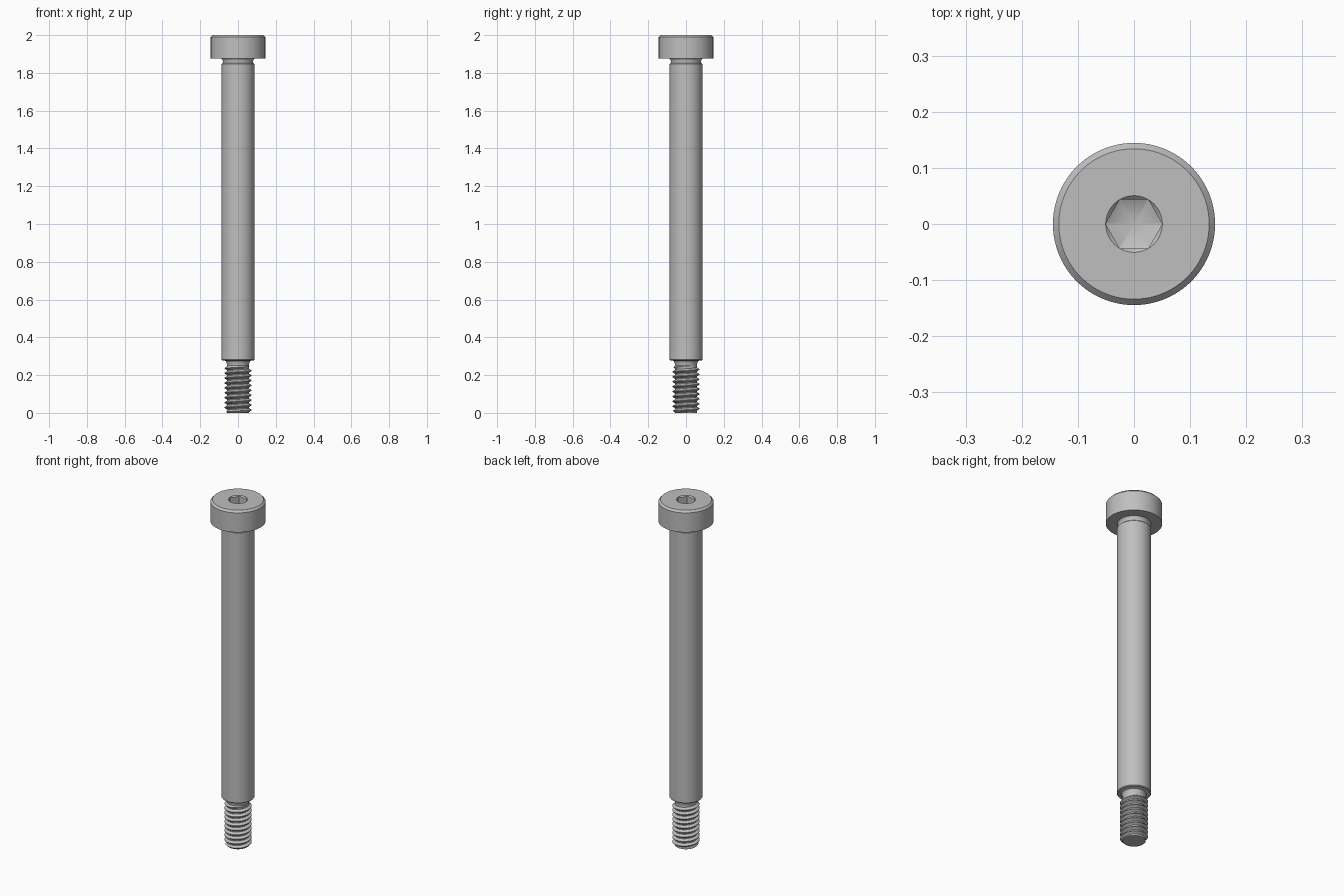
import bpy, bmesh, math

cube = bpy.data.objects.get("Cube")
if cube:
    bpy.data.objects.remove(cube, do_unlink=True)

SEGMENTS = 96
PITCH = 0.026
THREAD_TOP = 0.25
ROOT, CREST = 0.058, 0.0715
FLATS = 0.0437          # half the socket width across flats
CORNER = FLATS / math.cos(math.pi / 6)

steel = bpy.data.materials.new("grey steel")
steel.use_nodes = True
steel.diffuse_color = (0.52, 0.52, 0.52, 1)
steel.node_tree.nodes["Principled BSDF"].inputs["Base Color"].default_value = (0.52, 0.52, 0.52, 1)


def hex_radius(a):
    """Radius of a hexagon with corners on the x axis."""
    return FLATS / math.cos(a % (math.pi / 3) - math.pi / 6)


def skin(name, rows, cap_bottom=False):
    """Join rows of points, each running once round the axis, into a surface."""
    bm = bmesh.new()
    grid = [[bm.verts.new(p) for p in row] for row in rows]
    for low, high in zip(grid, grid[1:]):
        for i in range(SEGMENTS):
            bm.faces.new((low[i], low[i + 1], high[i + 1], high[i]))
    if cap_bottom:
        bm.faces.new(grid[0][:SEGMENTS][::-1])
    bmesh.ops.remove_doubles(bm, verts=bm.verts, dist=1e-5)
    bmesh.ops.dissolve_degenerate(bm, edges=bm.edges, dist=1e-6)
    mesh = bpy.data.meshes.new(name)
    bm.to_mesh(mesh)
    bm.free()
    mesh.materials.append(steel)
    obj = bpy.data.objects.new(name, mesh)
    bpy.context.collection.objects.link(obj)
    bpy.ops.object.select_all(action="DESELECT")
    obj.select_set(True)
    bpy.context.view_layer.objects.active = obj
    bpy.ops.object.shade_smooth_by_angle(angle=math.radians(28))
    return obj


def ring(point):
    """One row of points; point(angle) gives radius and height."""
    row = []
    for i in range(SEGMENTS + 1):
        a = math.tau * i / SEGMENTS
        r, z = point(a)
        row.append((r * math.cos(a), r * math.sin(a), z))
    return row


def lathe(name, profile):
    return skin(name, [ring(lambda a, p=p: p) for p in profile])


# Neck, shoulder and upper undercut
lathe("shoulder", [
    (ROOT, THREAD_TOP), (0.060, 0.265), (0.064, 0.274), (0.072, 0.278),
    (0.084, 0.278), (0.0872, 0.282), (0.0872, 1.846), (0.081, 1.852),
    (0.080, 1.862), (0.082, 1.870), (0.087, 1.876)])

# Head with chamfered rim
lathe("head", [(0.080, 1.876), (0.1445, 1.876), (0.1445, 1.989),
               (0.134, 2.0), (CORNER, 2.0)])

# Hexagonal socket: countersunk mouth, flat walls, drilled cone floor
skin("hex_socket", [
    ring(lambda a: (CORNER, 2.0)),
    ring(lambda a: (hex_radius(a), 2.0 - (CORNER - hex_radius(a)))),
    ring(lambda a: (hex_radius(a), 1.935)),
    ring(lambda a: (0, 1.912))])


# Right-hand helical thread, chamfered at the tip and running out at the neck
def thread_point(a, turn, radius):
    z = PITCH * (turn + a / math.tau)
    z = min(max(z, 0), THREAD_TOP)
    return min(radius, ROOT + z, ROOT + THREAD_TOP - z), z


rows = []
for turn in range(-1, math.ceil(THREAD_TOP / PITCH) + 1):
    for part, radius in ((0, ROOT), (0.2, ROOT), (0.54, CREST), (0.66, CREST)):
        rows.append(ring(lambda a, t=turn + part, r=radius: thread_point(a, t, r)))
skin("thread", rows, cap_bottom=True)
